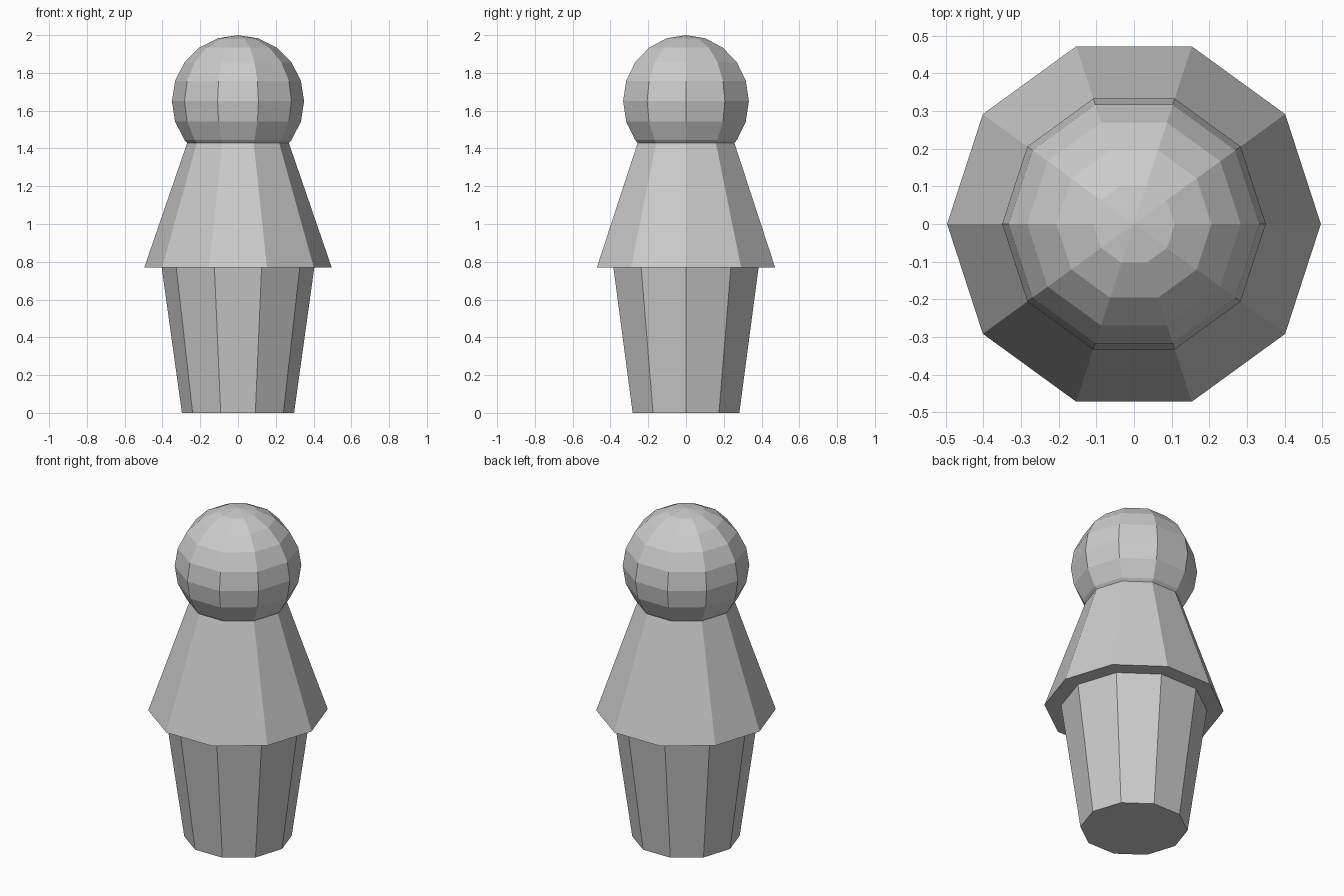
import bpy, bmesh
from math import sin, cos, pi

if "Cube" in bpy.data.objects:
    bpy.data.objects.remove(bpy.data.objects["Cube"])

SIDES = 10


def lathe(name, profile):
    """Flat-faced solid of revolution from (radius, z) points, bottom to top."""
    bm = bmesh.new()
    rings = []
    for r, z in profile:
        if r < 1e-5:
            rings.append([bm.verts.new((0, 0, z))] * SIDES)
        else:
            rings.append([bm.verts.new((r * cos(2 * pi * i / SIDES),
                                        r * sin(2 * pi * i / SIDES), z))
                          for i in range(SIDES)])
    for lo, hi in zip(rings, rings[1:]):
        for i in range(SIDES):
            j = (i + 1) % SIDES
            # dict.fromkeys drops the repeated pole vertex
            bm.faces.new(list(dict.fromkeys((lo[i], lo[j], hi[j], hi[i]))))
    if profile[0][0] > 1e-5:
        bm.faces.new(rings[0][::-1])
    if profile[-1][0] > 1e-5:
        bm.faces.new(rings[-1])
    bmesh.ops.recalc_face_normals(bm, faces=bm.faces)
    mesh = bpy.data.meshes.new(name)
    bm.to_mesh(mesh)
    bm.free()
    obj = bpy.data.objects.new(name, mesh)
    bpy.context.collection.objects.link(obj)
    return obj


# Tapered lower body
lathe("lower_body", [(0.297, 0), (0.404, 0.77)])

# Flared upper body, its top tucked just inside the head
lathe("upper_body", [(0.496, 0.77), (0.262, 1.45)])

# Faceted ball head
R, RINGS = 0.35, 10
lathe("head", [(R * sin(pi * k / RINGS), 1.65 - R * cos(pi * k / RINGS))
               for k in range(RINGS + 1)])
